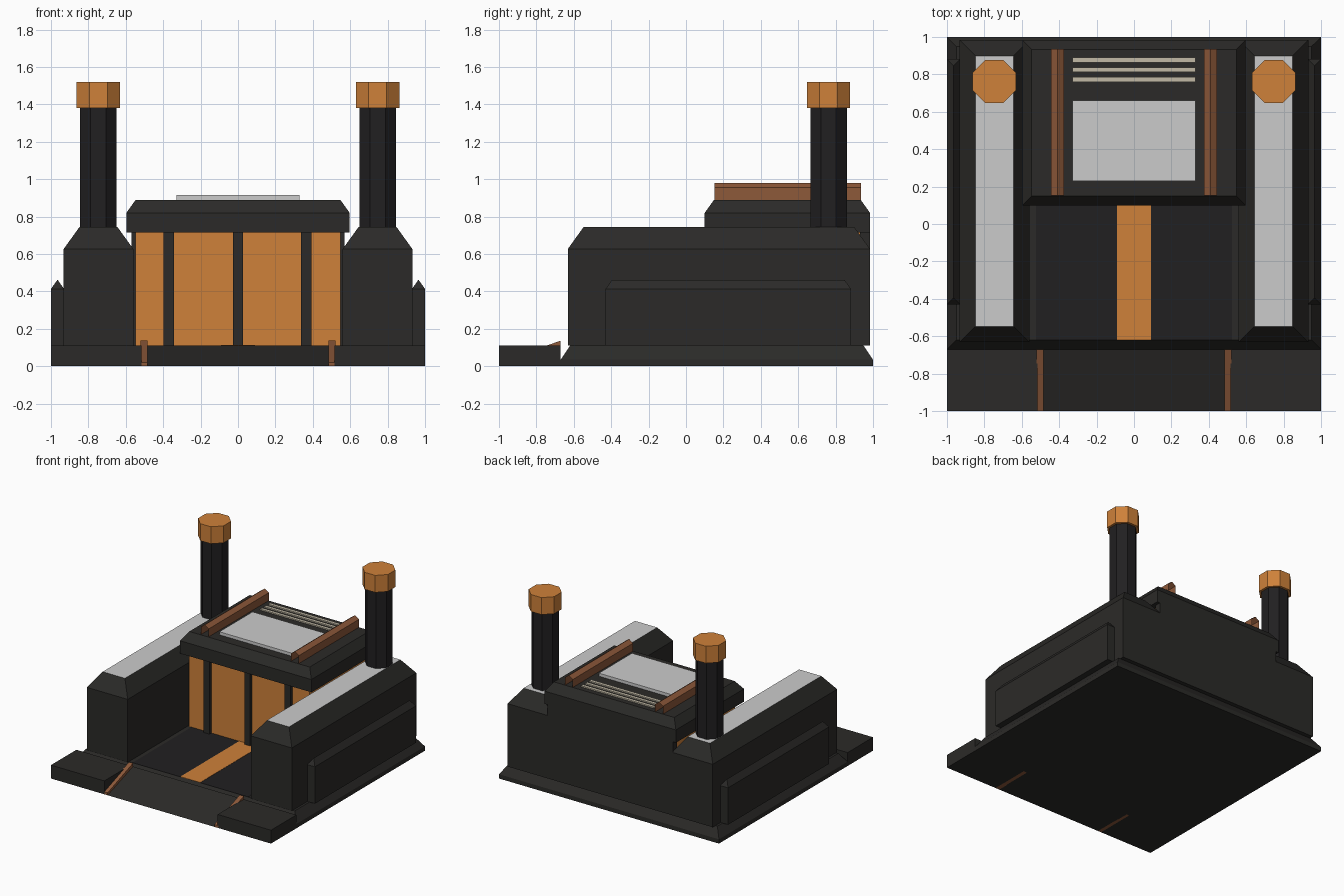
import bpy, bmesh, math

if "Cube" in bpy.data.objects:
    bpy.data.objects.remove(bpy.data.objects["Cube"])


def material(name, r, g, b):
    m = bpy.data.materials.new(name)
    m.diffuse_color = (r, g, b, 1)
    m.use_nodes = True
    m.node_tree.nodes["Principled BSDF"].inputs["Base Color"].default_value = m.diffuse_color
    return m


DARK = material("dark_metal", 0.024, 0.023, 0.021)
BLACK = material("black_metal", 0.015, 0.014, 0.015)
ORANGE = material("amber_glow", 0.62, 0.22, 0.042)
BROWN = material("copper", 0.27, 0.10, 0.042)
BEIGE = material("vent_beige", 0.54, 0.49, 0.38)
GREY = material("light_grey", 0.8, 0.8, 0.8)


def finish(name, bm, *mats):
    bmesh.ops.remove_doubles(bm, verts=bm.verts, dist=1e-5)
    bmesh.ops.recalc_face_normals(bm, faces=bm.faces)
    me = bpy.data.meshes.new(name)
    bm.to_mesh(me)
    bm.free()
    for m in mats:
        me.materials.append(m)
    ob = bpy.data.objects.new(name, me)
    bpy.context.collection.objects.link(ob)
    return ob


def block(name, x, y, z, mat, inset=0, shoulder=None, top_mat=None):
    """Box; above the shoulder height its sides slope in by inset."""
    levels = [(z[0], 0), (z[1], inset)]
    if shoulder is not None:
        levels.insert(1, (shoulder, 0))
    bm = bmesh.new()
    rings = [[bm.verts.new(p) for p in (
        (x[0] + i, y[0] + i, h), (x[1] - i, y[0] + i, h),
        (x[1] - i, y[1] - i, h), (x[0] + i, y[1] - i, h))] for h, i in levels]
    bm.faces.new(rings[0][::-1])
    top = bm.faces.new(rings[-1])
    for a, b in zip(rings, rings[1:]):
        for k in range(4):
            n = (k + 1) % 4
            bm.faces.new((a[k], a[n], b[n], b[k]))
    if top_mat:
        top.material_index = 1
        return finish(name, bm, mat, top_mat)
    return finish(name, bm, mat)


def extrude(name, pts, axis, lo, hi, mat, caps=True):
    """Sweep a profile along x (pts are y,z) or y (pts are x,z)."""
    bm = bmesh.new()
    at = (lambda p, t: (t, p[0], p[1])) if axis == "x" else (lambda p, t: (p[0], t, p[1]))
    a = [bm.verts.new(at(p, lo)) for p in pts]
    b = [bm.verts.new(at(p, hi)) for p in pts]
    n = len(pts)
    for k in range(n if caps else n - 1):
        j = (k + 1) % n
        bm.faces.new((a[k], a[j], b[j], b[k]))
    if caps:
        bm.faces.new(a)
        bm.faces.new(b[::-1])
    return finish(name, bm, mat)


def octagon(name, x, y, z, apothem, mat):
    bpy.ops.mesh.primitive_cylinder_add(
        vertices=8, radius=apothem / math.cos(math.pi / 8), depth=z[1] - z[0],
        location=(x, y, sum(z) / 2), rotation=(0, 0, math.pi / 8))
    ob = bpy.context.object
    ob.name = name
    ob.data.materials.append(mat)


def span(s, a, b):
    return sorted((s * a, s * b))


# Base slab, entry ramp and floor
block("base_slab", (-1, 1), (-0.67, 1), (0, 0.11), DARK, 0.05, 0.035)
extrude("entry_ramp", [(-1, 0), (-0.67, 0), (-0.67, 0.11)], "x", -0.49, 0.49, DARK)
block("floor_panel", (-0.525, 0.525), (-0.62, 0.15), (0.10, 0.112), BLACK)
block("floor_strip", (-0.09, 0.09), (-0.62, 0.15), (0.10, 0.114), ORANGE)

# Central hall: glowing front, back wall, roof
block("hall_core", (-0.548, 0.548), (0.145, 0.94), (0.105, 0.74), ORANGE)
block("back_wall", (-0.57, 0.57), (0.93, 0.984), (0.11, 0.716), DARK)
for i, x in enumerate((-0.37, 0, 0.365)):
    block(f"door_post_{i}", (x - 0.027, x + 0.027), (0.12, 0.16), (0.11, 0.73), DARK)
block("roof", (-0.597, 0.597), (0.10, 0.984), (0.715, 0.89), DARK, 0.05, 0.82)
block("roof_panel", (-0.33, 0.33), (0.23, 0.66), (0.88, 0.915), GREY)
for i, y in enumerate((0.772, 0.825, 0.877)):
    block(f"roof_vent_{i}", (-0.33, 0.33), (y - 0.013, y + 0.013), (0.88, 0.9), BEIGE)

# Mirrored side parts
for side, s in (("left", -1), ("right", 1)):
    block(f"apron_{side}", span(s, 0.515, 1), (-1, -0.67), (0, 0.11), DARK)
    extrude(f"ramp_trim_{side}", [(-1, 0), (-0.67, 0), (-0.67, 0.137), (-1, 0.02)],
            "x", *span(s, 0.485, 0.522), BROWN)
    block(f"side_wing_{side}", span(s, 0.56, 0.932), (-0.632, 0.984), (0.11, 0.745),
          DARK, 0.085, 0.627, GREY)
    block(f"side_panel_{side}", span(s, 0.93, 1), (-0.43, 0.882), (0.11, 0.462),
          DARK, 0.0345, 0.413)
    # Open-ended gabled rail on the roof
    extrude(f"roof_rail_{side}",
            [(s * 0.375, 0.885), (s * 0.375, 0.955), (s * 0.41, 0.98),
             (s * 0.445, 0.955), (s * 0.445, 0.885)], "y", 0.153, 0.935, BROWN, caps=False)
    octagon(f"chimney_{side}", s * 0.747, 0.762, (0.72, 1.39), 0.0975, BLACK)
    octagon(f"chimney_cap_{side}", s * 0.747, 0.762, (1.38, 1.52), 0.116, ORANGE)
